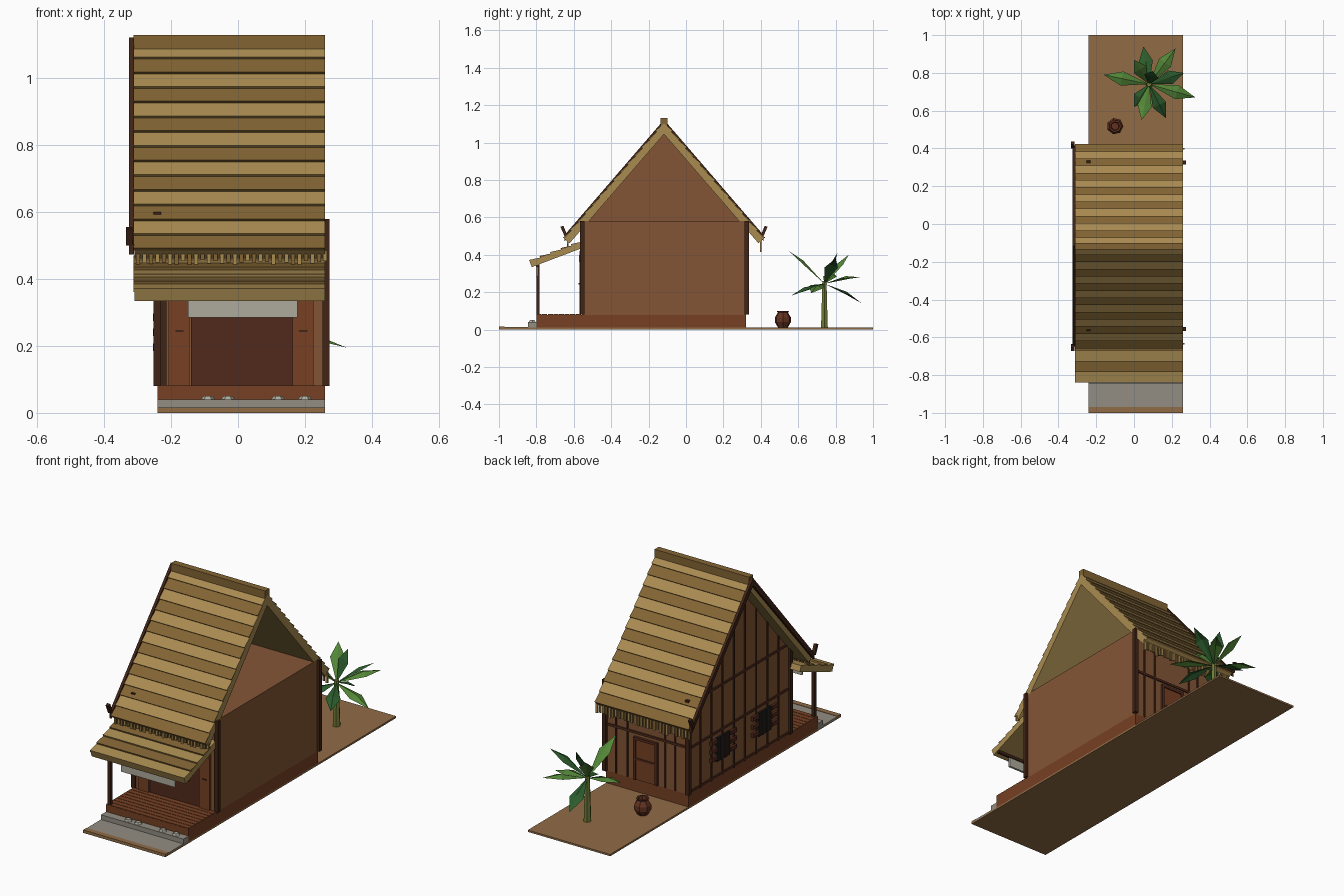
import bpy, bmesh, math, random
from mathutils import Vector

if "Cube" in bpy.data.objects:
    bpy.data.objects.remove(bpy.data.objects["Cube"])

random.seed(3)

def mat(name, r, g, b):
    m = bpy.data.materials.new(name)
    m.diffuse_color = [(c / 255) ** 2.2 for c in (r, g, b)] + [1]
    m.use_nodes = True
    m.node_tree.nodes["Principled BSDF"].inputs["Base Color"].default_value = m.diffuse_color
    return m

LIGHT = mat("light_thatch", 168, 138, 82)
DARK = mat("dark_thatch", 130, 100, 55)
EARTH = mat("earth", 144, 108, 72)
WALL = mat("wall_boards", 130, 86, 56)
RED = mat("red_timber", 118, 66, 40)
POST = mat("dark_timber", 66, 40, 28)
DOOR = mat("door_timber", 82, 46, 34)
BLACK = mat("window_dark", 35, 33, 33)
STONE = mat("stone", 145, 140, 130)
SIGN = mat("board_grey", 172, 168, 155)
LEAF = mat("leaf", 84, 134, 58)
LEAF2 = mat("dark_leaf", 48, 92, 48)
STEM = mat("stem", 112, 124, 58)
CLAY = mat("clay", 100, 54, 38)

def make(name, verts, faces, m):
    me = bpy.data.meshes.new(name)
    me.from_pydata(verts, [], faces)
    bm = bmesh.new()
    bm.from_mesh(me)
    bmesh.ops.recalc_face_normals(bm, faces=bm.faces)
    bm.to_mesh(me)
    bm.free()
    me.materials.append(m)
    ob = bpy.data.objects.new(name, me)
    bpy.context.collection.objects.link(ob)
    return ob

def prism(name, prof, x0, x1, m):
    """Extrude a (y, z) outline along x."""
    n = len(prof)
    v = [(x, y, z) for x in (x0, x1) for y, z in prof]
    f = [(i, (i + 1) % n, n + (i + 1) % n, n + i) for i in range(n)]
    return make(name, v, f + [tuple(range(n)), tuple(range(n, 2 * n))], m)

def box(name, x0, x1, y0, y1, z0, z1, m):
    return prism(name, [(y0, z0), (y1, z0), (y1, z1), (y0, z1)], x0, x1, m)

def lathe(name, prof, cx, cy, n, m):
    """Low-poly turned shape from (radius, z) points."""
    v = [(cx + r * math.cos(2 * math.pi * k / n), cy + r * math.sin(2 * math.pi * k / n), z)
         for r, z in prof for k in range(n)]
    f = [(j * n + k, j * n + (k + 1) % n, (j + 1) * n + (k + 1) % n, (j + 1) * n + k)
         for j in range(len(prof) - 1) for k in range(n)]
    return make(name, v, f + [tuple(range(n)), tuple(range(len(v) - n, len(v)))], m)

def thatch(name, top, low, thick, count):
    """Sloping slab with overlapping wedge courses in two alternating tones."""
    a, b = Vector(top), Vector(low)
    d = (b - a).normalized()
    n = Vector((-d.y, d.x))
    if n.y < 0:
        n = -n
    prism(name + "_slab", [a, b, b - n * thick, a - n * thick], -0.31, 0.26, LIGHT)
    for i in range(count):
        p, q = a.lerp(b, i / count), a.lerp(b, (i + 1) / count)
        prism(name + "_course", [p, q, q + n * 0.011, p + n * 0.002], -0.312, 0.26,
              DARK if i % 2 else LIGHT)

# ground, kerb, pavement, step and stones
box("ground", -0.24, 0.26, -1, 1, 0, 0.01, EARTH)
box("front_kerb", -0.24, 0.26, -1, -0.97, 0.005, 0.016, EARTH)
box("pavement", -0.24, 0.26, -0.97, -0.8, 0.005, 0.014, STONE)
box("front_step", -0.24, 0.26, -0.845, -0.8, 0.01, 0.04, STONE)
for x in (-0.09, -0.03, 0.12, 0.2):
    lathe("step_stone", [(0.022, 0.038), (0.014, 0.05)], x, -0.822, 6, SIGN)

# plinth, porch boards and house body
box("plinth", -0.24, 0.26, -0.8, 0.32, 0.01, 0.078, RED)
for i in range(8):
    y = -0.8 + i * 0.03
    box("porch_board", -0.24, 0.26, y + 0.001, y + 0.028, 0.075, 0.082, RED)
box("house_body", -0.24, 0.26, -0.555, 0.32, 0.078, 0.58, WALL)
prism("left_gable", [(-0.555, 0.57), (0.32, 0.57), (-0.1175, 1.06)], -0.24, -0.228, WALL)

# corner posts and the porch post
for y in (-0.555, 0.325):
    box("left_post", -0.252, -0.23, y - 0.011, y + 0.011, 0.08, 0.6, POST)
    box("right_post", 0.252, 0.274, y - 0.011, y + 0.011, 0.08, 0.58, POST)
box("porch_post", -0.232, -0.214, -0.8, -0.782, 0.08, 0.37, POST)

# left wall battens, rails, windows and shutters
for i in range(1, 9):
    y = 0.32 - i * 0.097
    top = 1.055 - abs(y + 0.12) * 1.15
    box("wall_batten", -0.246, -0.239, y - 0.004, y + 0.004, 0.08, top, DOOR)
for z in (0.09, 0.33, 0.575):
    box("wall_rail", -0.245, -0.239, -0.55, 0.32, z - 0.006, z + 0.006, DOOR)
for y in (0.03, -0.33):
    box("window", -0.25, -0.239, y - 0.055, y + 0.055, 0.17, 0.3, BLACK)
    for k in (-0.02, 0.02):
        box("window_bar", -0.253, -0.249, y + k - 0.004, y + k + 0.004, 0.17, 0.3, POST)
    for s in (-1, 1):
        c = y + s * 0.083
        for k in range(3):
            z = 0.185 + k * 0.045
            box("shutter_slat", -0.254, -0.24, c - 0.026, c + 0.026, z, z + 0.022, DOOR)

# front wall: doorway, frame and side panels
box("front_doorway", -0.14, 0.165, -0.562, -0.55, 0.08, 0.36, DOOR)
for x in (-0.175, 0.195):
    box("front_panel", x - 0.032, x + 0.03, -0.57, -0.55, 0.08, 0.42, RED)
    box("front_rail", x - 0.012, x + 0.012, -0.574, -0.56, 0.242, 0.248, POST)
box("front_lintel", -0.21, 0.225, -0.572, -0.55, 0.36, 0.4, RED)

# back wall: door and battens
box("back_door", -0.045, 0.075, 0.315, 0.328, 0.08, 0.3, RED)
for x in (-0.05, 0.08):
    box("back_door_jamb", x - 0.007, x + 0.007, 0.315, 0.334, 0.08, 0.31, DOOR)
box("back_door_head", -0.057, 0.087, 0.315, 0.334, 0.3, 0.314, DOOR)
box("back_door_rail", -0.045, 0.075, 0.32, 0.332, 0.19, 0.2, DOOR)
for x in (-0.16, -0.1, 0.13, 0.2):
    box("back_batten", x - 0.004, x + 0.004, 0.318, 0.326, 0.08, 0.5, DOOR)
box("back_rail", -0.24, 0.26, 0.318, 0.327, 0.33, 0.342, DOOR)

# main roof, ridge, barge boards and eave horns
RY, RZ, EZ, HALF = -0.1175, 1.1, 0.485, 0.532
for s, side in ((-1, "front"), (1, "back")):
    ey = RY + s * HALF
    thatch(side + "_roof", (RY, RZ), (ey, EZ), 0.036, 14)
    prism(side + "_barge_board", [(RY, RZ + 0.022), (ey, EZ + 0.02), (ey, EZ - 0.012), (RY, RZ - 0.02)],
          -0.326, -0.311, POST)
    prism(side + "_eave_horn", [(ey, 0.5), (ey - s * 0.014, 0.505), (ey + s * 0.006, 0.555),
                                (ey + s * 0.022, 0.55)], -0.334, -0.316, POST)
    # hanging straw fringe
    for i in range(30):
        x = -0.305 + i * 0.0193
        z = (0.42 if s > 0 else 0.445) + random.uniform(-0.008, 0.012)
        y = ey - s * 0.016
        box(side + "_fringe", x, x + 0.012, y - 0.004, y + 0.004, z, 0.485, LIGHT if i % 2 else DARK)
box("ridge_cap", -0.312, 0.26, RY - 0.018, RY + 0.018, 1.085, 1.13, DARK)

# porch roof and hanging board
thatch("porch_roof", (-0.555, 0.468), (-0.835, 0.362), 0.03, 5)
box("porch_beam", -0.235, 0.255, -0.798, -0.784, 0.335, 0.36, POST)
box("hanging_board", -0.15, 0.178, -0.802, -0.79, 0.285, 0.345, SIGN)

# water jar
lathe("water_jar", [(0.026, 0.01), (0.044, 0.04), (0.044, 0.065), (0.028, 0.09), (0.034, 0.1),
                    (0.024, 0.1), (0.02, 0.07)], -0.1, 0.518, 7, CLAY)

# banana plant: stem and folded leaves
PX, PY, PZ = 0.08, 0.74, 0.245
lathe("plant_stem", [(0.021, 0.005), (0.017, 0.12), (0.013, 0.26)], PX, PY, 6, STEM)
tips = [(-0.16, 0.79, 0.3), (0.05, 0.94, 0.14), (0.22, 0.93, 0.28), (0.265, 0.8, 0.38),
        (0.325, 0.67, 0.195), (0.17, 0.56, 0.18), (0.04, 0.55, 0.42), (0.0, 0.62, 0.2),
        (0.0, 0.87, 0.4), (0.1, 0.81, 0.41)]
for i, t in enumerate(tips):
    a, b = Vector((PX, PY, PZ)), Vector(t)
    d = b - a
    side = Vector((-d.y, d.x, 0)).normalized() * 0.038
    mid = a.lerp(b, 0.6) + Vector((0, 0, 0.02))
    drop = Vector((0, 0, 0.014))
    make("plant_leaf", [a, mid + side - drop, b, mid - side - drop, mid],
         [(0, 4, 1), (4, 2, 1), (0, 3, 4), (4, 3, 2)], LEAF2 if i % 2 else LEAF)
